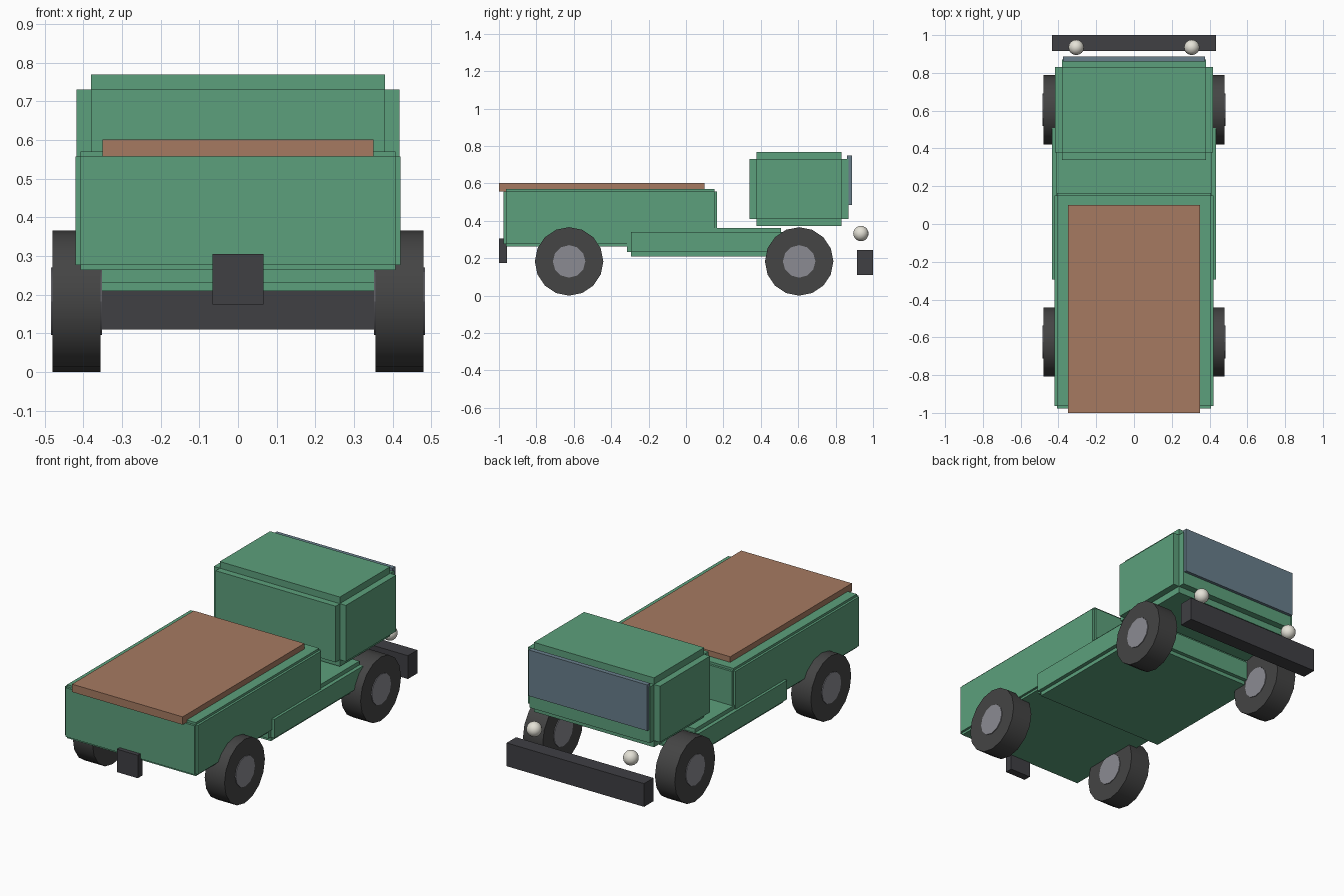
import bpy, bmesh
from math import pi
from mathutils import Matrix, Vector

if "Cube" in bpy.data.objects:
    bpy.data.objects.remove(bpy.data.objects["Cube"])


def material(name, rgb):
    m = bpy.data.materials.new(name)
    m.diffuse_color = (*rgb, 1)
    m.use_nodes = True
    m.node_tree.nodes["Principled BSDF"].inputs["Base Color"].default_value = m.diffuse_color
    return m


GREEN = material("green_paint", (0.107, 0.35, 0.20))
BROWN = material("brown_cover", (0.38, 0.195, 0.12))
DARK = material("dark_trim", (0.05, 0.05, 0.057))
RUBBER = material("rubber", (0.058, 0.058, 0.058))
STEEL = material("hub_steel", (0.26, 0.26, 0.29))
GLASS = material("window_glass", (0.14, 0.21, 0.26))
LAMP = material("lamp", (0.78, 0.76, 0.68))


def finish(name, bm, mat):
    me = bpy.data.meshes.new(name)
    bm.to_mesh(me)
    bm.free()
    ob = bpy.data.objects.new(name, me)
    bpy.context.collection.objects.link(ob)
    me.materials.append(mat)
    return ob


def add_box(bm, lo, hi):
    lo, hi = Vector(lo), Vector(hi)
    mat = Matrix.Translation((lo + hi) / 2) @ Matrix.Diagonal((*(hi - lo), 1))
    bmesh.ops.create_cube(bm, size=1, matrix=mat)


def box(name, lo, hi, mat):
    bm = bmesh.new()
    add_box(bm, lo, hi)
    return finish(name, bm, mat)


def stepped_box(name, lo, hi, step, mat):
    """Three crossed boxes that give notched edges."""
    bm = bmesh.new()
    for axis in range(3):
        inset = Vector((step, step, step))
        inset[axis] = 0
        add_box(bm, Vector(lo) + inset, Vector(hi) - inset)
    return finish(name, bm, mat)


def shade(ob):
    bpy.ops.object.select_all(action='DESELECT')
    ob.select_set(True)
    bpy.context.view_layer.objects.active = ob
    bpy.ops.object.shade_smooth_by_angle(angle=pi / 6)


def cylinder_x(name, x0, x1, y, z, r, sides, mat):
    bm = bmesh.new()
    m = Matrix.Translation(((x0 + x1) / 2, y, z)) @ Matrix.Rotation(pi / 2, 4, 'Y')
    bmesh.ops.create_cone(bm, cap_ends=True, segments=sides, radius1=r,
                          radius2=r, depth=abs(x1 - x0), matrix=m)
    ob = finish(name, bm, mat)
    shade(ob)


# Body
stepped_box("chassis", (-0.435, -0.315, 0.21), (0.435, 0.53, 0.362), 0.022, GREEN)
stepped_box("cargo_bed", (-0.42, -0.976, 0.264), (0.42, 0.165, 0.57), 0.013, GREEN)
stepped_box("cab", (-0.418, 0.34, 0.372), (0.418, 0.87, 0.769), 0.038, GREEN)
box("bed_cover", (-0.35, -1.0, 0.557), (0.35, 0.1, 0.602), BROWN)
box("windshield", (-0.375, 0.86, 0.485), (0.375, 0.887, 0.748), GLASS)

# Bumper and hitch
box("bumper", (-0.435, 0.915, 0.11), (0.435, 1.0, 0.243), DARK)
box("hitch", (-0.066, -1.0, 0.175), (0.066, -0.957, 0.306), DARK)

# Wheels and headlights
for side, s in (("left", -1), ("right", 1)):
    for end, y in (("front", 0.605), ("rear", -0.625)):
        cylinder_x(f"{end}_{side}_tyre", s * 0.355, s * 0.48, y, 0.183, 0.183, 16, RUBBER)
        cylinder_x(f"{end}_{side}_hub", s * 0.351, s * 0.484, y, 0.183, 0.087, 12, STEEL)
    bm = bmesh.new()
    bmesh.ops.create_uvsphere(bm, u_segments=16, v_segments=10, radius=0.041,
                              matrix=Matrix.Translation((s * 0.306, 0.935, 0.332)))
    lamp = finish(f"{side}_headlight", bm, LAMP)
    lamp.data.shade_smooth()
